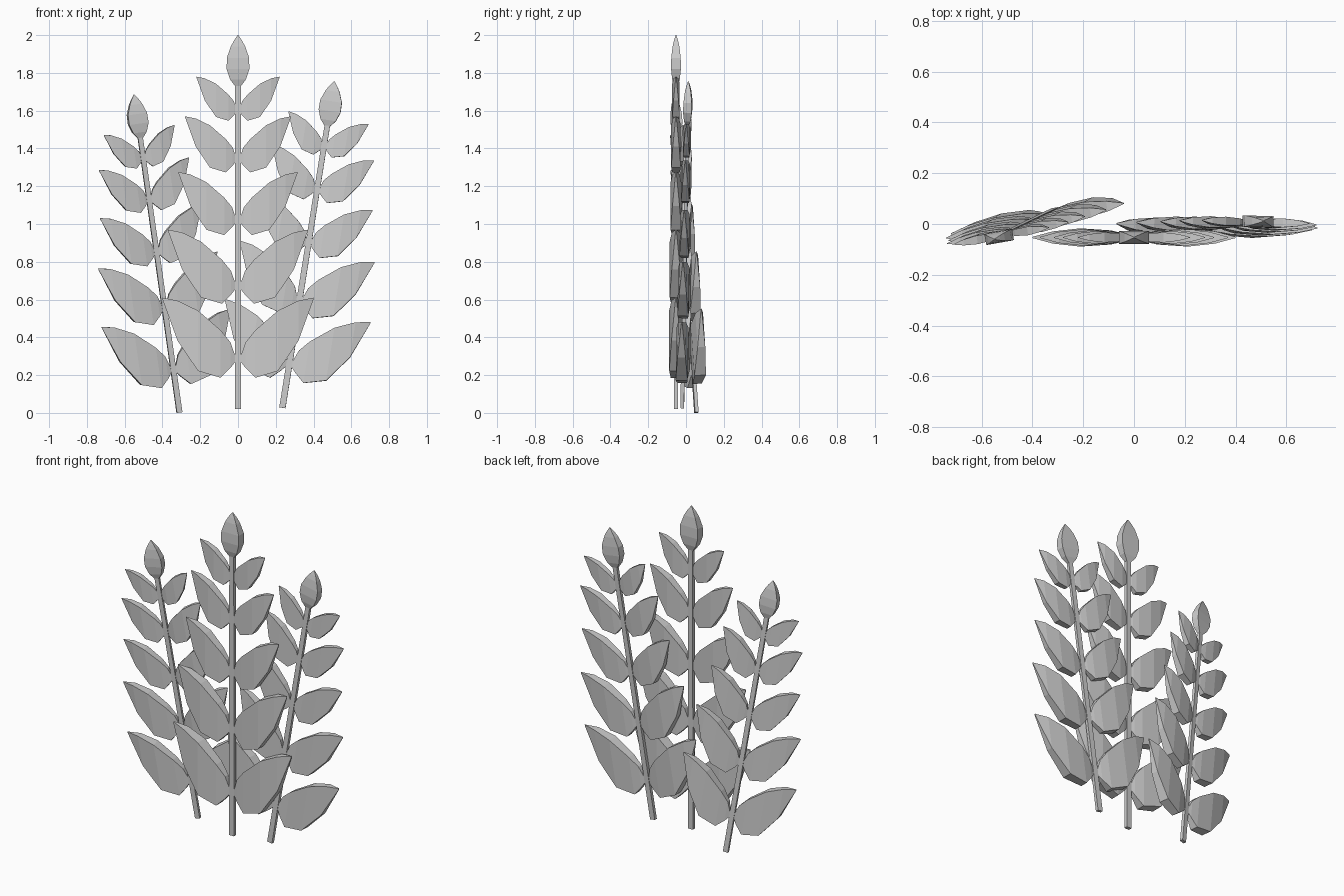
import bpy
import bmesh
from mathutils import Matrix, Vector

cube = bpy.data.objects.get("Cube")
if cube:
    bpy.data.objects.remove(cube, do_unlink=True)

grey = bpy.data.materials.new("plain_grey")
grey.use_nodes = True
grey.diffuse_color = (0.6, 0.6, 0.6, 1)
grey.node_tree.nodes["Principled BSDF"].inputs["Base Color"].default_value = (0.6, 0.6, 0.6, 1)


def add_loft(bm, rings):
    """Skin a row of four-cornered rings and cap both ends."""
    rows = [[bm.verts.new(p) for p in ring] for ring in rings]
    for a, b in zip(rows, rows[1:]):
        for i in range(4):
            j = (i + 1) % 4
            bm.faces.new((a[i], a[j], b[j], b[i]))
    bm.faces.new(rows[0])
    bm.faces.new(rows[-1])


def upright(profile):
    """Rectangular rings from (height, half width, half depth)."""
    return [[(-w, -d, z), (w, -d, z), (w, d, z), (-w, d, z)] for z, w, d in profile]


# Leaf stations: distance from stem, lower edge, upper edge, half thickness
LEAF = [(0.03, 0.0, 0.05, 0.015), (0.10, -0.09, 0.25, 0.04), (0.23, -0.22, 0.41, 0.07),
        (0.53, -0.13, 0.67, 0.09), (0.80, 0.27, 0.80, 0.06), (1.0, 0.82, 0.84, 0.006)]
# Leaf pairs: size and height of the tip on the stalk
PAIRS = [(0.40, 0.59), (0.37, 0.95), (0.315, 1.255), (0.28, 1.55), (0.22, 1.76)]


def leaf(side, size, tip):
    base = tip - 0.84 * size
    return [[(side * u * size, y * t * size, base + w * size)
             for y, w in ((-1, lo), (-1, hi), (1, hi), (1, lo))]
            for u, lo, hi, t in LEAF]


STEM = upright([(0, 0.017, 0.011), (1.74, 0.015, 0.01)])
BUD = upright([(1.705, 0.012, 0.008), (1.745, 0.042, 0.02), (1.80, 0.06, 0.026),
               (1.86, 0.059, 0.025), (1.92, 0.038, 0.018), (1.95, 0.022, 0.011),
               (1.98, 0.002, 0.002)])
LEAVES = [leaf(side, *pair) for pair in PAIRS for side in (-1, 1)]


def build(name, lofts, matrix):
    bm = bmesh.new()
    for rings in lofts:
        add_loft(bm, rings)
    bm.transform(matrix)
    bmesh.ops.recalc_face_normals(bm, faces=bm.faces)
    mesh = bpy.data.meshes.new(name)
    bm.to_mesh(mesh)
    bm.free()
    mesh.materials.append(grey)
    bpy.context.collection.objects.link(bpy.data.objects.new(name, mesh))


# Stalks: foot position, sideways axis, top of the bud
STALKS = {
    "middle": ((0, -0.053, 0.02), (1, 0, 0), (0, -0.053, 2.0)),
    "right": ((-0.31, 0.055, 0.002), (0.851, 0.15, 0.12), (-0.55, -0.06, 1.685)),
    "left": ((0.235, -0.02, 0.027), (0.963, -0.03, -0.153), (0.51, 0.012, 1.755)),
}
for name, (foot, across, top) in STALKS.items():
    foot, across = Vector(foot), Vector(across)
    up = (Vector(top) - foot) / 1.98
    depth = up.cross(across).normalized() * up.length
    matrix = Matrix((across, depth, up)).transposed().to_4x4()
    matrix.translation = foot
    build(name + "_stem", [STEM], matrix)
    build(name + "_bud", [BUD], matrix)
    build(name + "_leaves", LEAVES, matrix)
